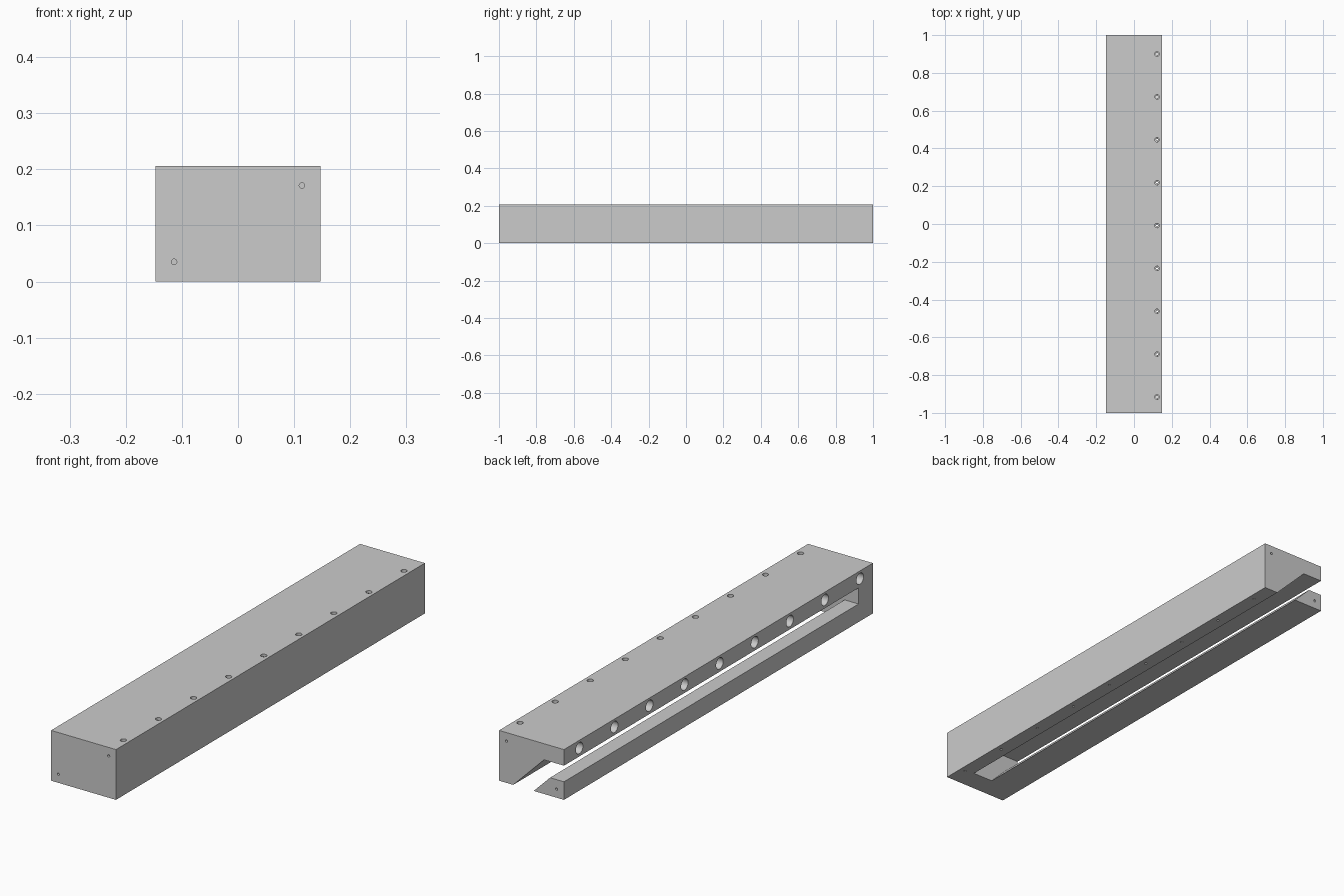
import bpy
import bmesh
from math import pi
from mathutils import Matrix, Vector

if "Cube" in bpy.data.objects:
    bpy.data.objects.remove(bpy.data.objects["Cube"], do_unlink=True)

HALF_W, HALF_L, HEIGHT = 0.147, 1.0, 0.206
ROW_Y = [0.9 - 0.227 * i for i in range(9)]

grey = bpy.data.materials.new("light grey")
grey.use_nodes = True
grey.diffuse_color = (0.6, 0.6, 0.6, 1)
grey.node_tree.nodes["Principled BSDF"].inputs["Base Color"].default_value = (0.6, 0.6, 0.6, 1)


def make_object(name, bm):
    bmesh.ops.recalc_face_normals(bm, faces=bm.faces)
    mesh = bpy.data.meshes.new(name)
    bm.to_mesh(mesh)
    bm.free()
    mesh.materials.append(grey)
    obj = bpy.data.objects.new(name, mesh)
    bpy.context.collection.objects.link(obj)
    return obj


def prism(name, profile, y0, y1):
    """Extrude an (x, z) profile along y."""
    bm = bmesh.new()
    face = bm.faces.new([bm.verts.new((x, y0, z)) for x, z in profile])
    ext = bmesh.ops.extrude_face_region(bm, geom=[face])
    moved = [g for g in ext["geom"] if isinstance(g, bmesh.types.BMVert)]
    bmesh.ops.translate(bm, verts=moved, vec=(0, y1 - y0, 0))
    return make_object(name, bm)


def drills(name, spans, radius, sides):
    """One cylinder for each (start, end) pair of points."""
    bm = bmesh.new()
    for a, b in spans:
        a, b = Vector(a), Vector(b)
        turn = (b - a).to_track_quat("Z", "Y").to_matrix().to_4x4()
        bmesh.ops.create_cone(bm, cap_ends=True, segments=sides, radius1=radius,
                              radius2=radius, depth=(b - a).length,
                              matrix=Matrix.Translation((a + b) / 2) @ turn)
    return make_object(name, bm)


def cut(target, cutter):
    cutter.hide_render = True
    mod = target.modifiers.new(cutter.name, "BOOLEAN")
    mod.operation = "DIFFERENCE"
    mod.solver = "EXACT"
    mod.object = cutter
    bpy.context.view_layer.objects.active = target
    bpy.ops.object.modifier_apply(modifier=mod.name)
    bpy.data.objects.remove(cutter, do_unlink=True)


# Solid bar
bar = prism("slotted_bar", [(-HALF_W, 0), (HALF_W, 0), (HALF_W, HEIGHT), (-HALF_W, HEIGHT)],
            -HALF_L, HALF_L)

# Bent channel: level from the side, then 45 degrees down through the base
low, high, over = 0.074, 0.14, 0.02
inner, outer = -0.084, -0.057
cut(bar, prism("channel_cutter", [
    (-HALF_W - over, low), (inner, low), (inner + low + over, -over),
    (outer + high + over, -over), (outer, high), (-HALF_W - over, high)], -0.907, HALF_L + over))

# Row of wide side bores
cut(bar, drills("side_bore_cutter", [((-HALF_W - over, y, 0.174), (0.122, y, 0.174))
                                     for y in ROW_Y], 0.023, 32))

# Row of top holes, narrowing to pilot holes through the base
cut(bar, drills("top_hole_cutter", [((0.122, y, HEIGHT + over), (0.122, y, 0.165))
                                    for y in ROW_Y], 0.012, 24))
cut(bar, drills("pilot_hole_cutter", [((0.122, y, 0.17), (0.122, y, -over))
                                      for y in ROW_Y], 0.005, 16))

# Screw holes in both ends
cut(bar, drills("end_hole_cutter", [((x, s * (HALF_L + over), z), (x, s * (HALF_L - 0.05), z))
                                    for s in (-1, 1)
                                    for x, z in ((0.114, 0.171), (-0.114, 0.035))], 0.005, 16))

bpy.ops.object.select_all(action="DESELECT")
bar.select_set(True)
bpy.context.view_layer.objects.active = bar
bpy.ops.object.shade_smooth_by_angle(angle=pi / 6)
